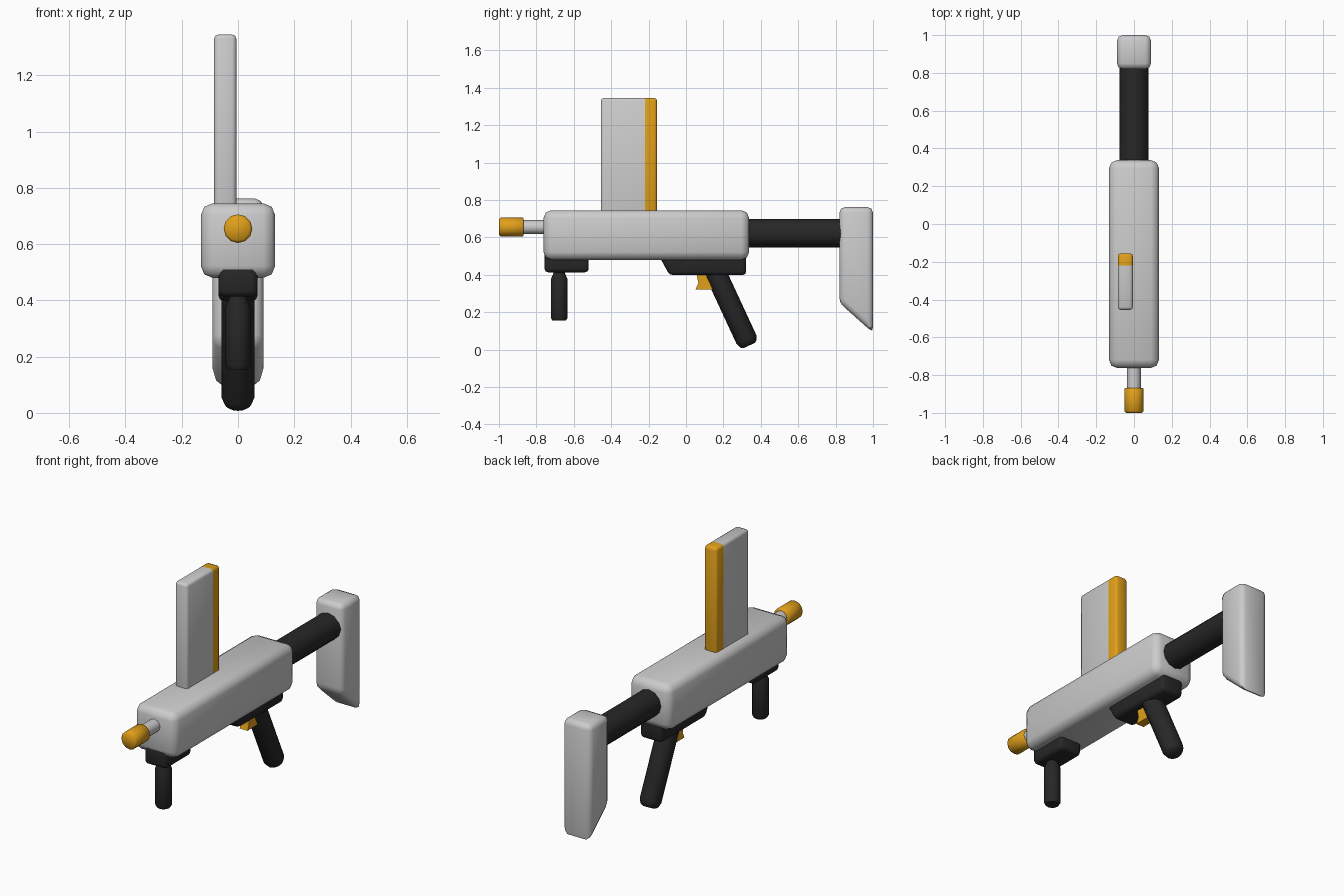
import bpy, bmesh, math
from mathutils import Vector

if "Cube" in bpy.data.objects:
    bpy.data.objects.remove(bpy.data.objects["Cube"])


def material(name, color):
    m = bpy.data.materials.new(name)
    m.diffuse_color = color
    m.use_nodes = True
    m.node_tree.nodes["Principled BSDF"].inputs["Base Color"].default_value = m.diffuse_color
    return m


DARK = material("dark", (0.02, 0.02, 0.02, 1))
ORANGE = material("orange", (0.75, 0.35, 0.01, 1))


def finish(name, bm, mat=None, angle=50):
    bmesh.ops.recalc_face_normals(bm, faces=bm.faces)
    me = bpy.data.meshes.new(name)
    bm.to_mesh(me)
    bm.free()
    ob = bpy.data.objects.new(name, me)
    bpy.context.collection.objects.link(ob)
    if mat:
        me.materials.append(mat)
    bpy.ops.object.select_all(action='DESELECT')
    ob.select_set(True)
    bpy.context.view_layer.objects.active = ob
    bpy.ops.object.shade_smooth_by_angle(angle=math.radians(angle))
    return ob


def slab(name, profile, x0, x1, bevel, mat=None, segments=2, cut=None):
    """Extrude a (y, z) profile along x, round its edges, optionally trim it in y."""
    bm = bmesh.new()
    face = bm.faces.new([bm.verts.new((x0, y, z)) for y, z in profile])
    ext = bmesh.ops.extrude_face_region(bm, geom=[face])["geom"]
    bmesh.ops.translate(bm, vec=(x1 - x0, 0, 0),
                        verts=[v for v in ext if isinstance(v, bmesh.types.BMVert)])
    bmesh.ops.recalc_face_normals(bm, faces=bm.faces)
    if bevel:
        bmesh.ops.bevel(bm, geom=bm.edges[:], offset=bevel, segments=segments,
                        profile=0.5, affect='EDGES', clamp_overlap=True)
    if cut:
        y, side = cut
        bmesh.ops.bisect_plane(bm, geom=bm.verts[:] + bm.edges[:] + bm.faces[:],
                               plane_co=(0, y, 0), plane_no=(0, side, 0), clear_outer=True)
    return finish(name, bm, mat)


def rect(y0, y1, z0, z1):
    return [(y0, z0), (y1, z0), (y1, z1), (y0, z1)]


def rod(name, start, end, rings, mat=None, sides=12):
    """Turned rod from start to end; rings are (distance, radius)."""
    start, axis = Vector(start), (Vector(end) - Vector(start)).normalized()
    u = Vector((1, 0, 0))
    v = axis.cross(u)
    bm = bmesh.new()
    loops = []
    for d, r in rings:
        loops.append([bm.verts.new(start + axis * d + r * (
            u * math.cos(2 * math.pi * i / sides) + v * math.sin(2 * math.pi * i / sides)))
            for i in range(sides)])
    for a, b in zip(loops, loops[1:]):
        for i in range(sides):
            j = (i + 1) % sides
            bm.faces.new((a[i], a[j], b[j], b[i]))
    bm.faces.new(loops[0])
    bm.faces.new(loops[-1])
    return finish(name, bm, mat)


# Main body
slab("body", rect(-0.762, 0.338, 0.48, 0.745), -0.132, 0.132, 0.042)

# Upright magazine with coloured rear strip
for part, side, mat in (("magazine", 1, None), ("magazine_strip", -1, ORANGE)):
    slab(part, rect(-0.455, -0.155, 0.55, 1.345), -0.085, -0.006, 0.015, mat,
         cut=(-0.22, side))

# Barrel and tip
rod("barrel", (0, -0.70, 0.655), (0, -0.9, 0.655), [(0, 0.037), (0.2, 0.037)])
rod("barrel_tip", (0, -0.868, 0.655), (0, -1, 0.655),
    [(0, 0.046), (0.005, 0.051), (0.122, 0.051), (0.132, 0.042)], ORANGE)

# Stock tube and shoulder stock
rod("stock_tube", (0, 0.28, 0.622), (0, 0.88, 0.622), [(0, 0.077), (0.6, 0.077)], DARK)
slab("stock", [(0.82, 0.25), (1.0, 0.09), (1.0, 0.762), (0.82, 0.762)],
     -0.09, 0.09, 0.03)

# Grip mounts under the body
slab("front_mount", rect(-0.757, -0.52, 0.413, 0.53), -0.07, 0.07, 0.02, DARK)
slab("rear_mount", [(-0.088, 0.398), (0.322, 0.398), (0.322, 0.53), (-0.16, 0.53)],
     -0.07, 0.07, 0.02, DARK)

# Front grip
rod("front_grip", (0, -0.678, 0.45), (0, -0.678, 0.155),
    [(0, 0.03), (0.04, 0.03), (0.075, 0.045), (0.28, 0.045), (0.295, 0.036)], DARK)

# Slanted rear grip
tail, top = Vector((0, 0.338, 0.022)), Vector((0, 0.147, 0.434))
length = (tail - top).length
rod("rear_grip", top, tail,
    [(0, 0.058), (length - 0.035, 0.058), (length - 0.01, 0.048), (length, 0.035)], DARK)

# Trigger with a hollowed front
slab("trigger", [(0.05, 0.32), (0.15, 0.32), (0.15, 0.42), (0.055, 0.42),
                 (0.06, 0.385), (0.066, 0.355)], -0.025, 0.025, 0, ORANGE)
